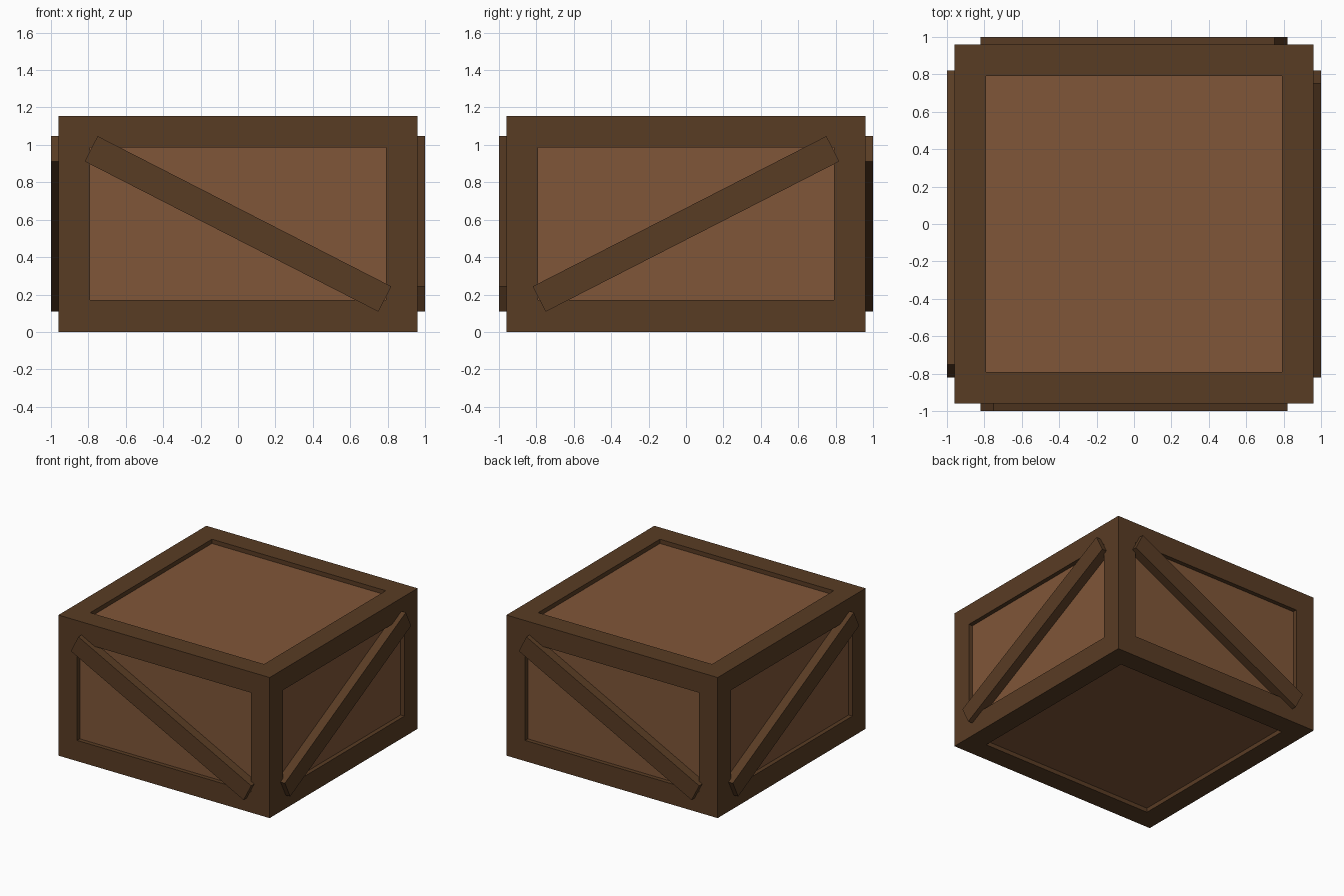
import bpy, bmesh, math
from mathutils import Matrix, Vector

if "Cube" in bpy.data.objects:
    bpy.data.objects.remove(bpy.data.objects["Cube"])

HALF, HEIGHT = 0.96, 1.155      # crate half width and height
RIM, RECESS = 0.17, 0.035       # frame board width, panel depth


def material(name, srgb):
    m = bpy.data.materials.new(name)
    m.diffuse_color = [(c / 255 / 12.92 if c < 11 else ((c / 255 + 0.055) / 1.055) ** 2.4)
                       for c in srgb] + [1]
    m.use_nodes = True
    m.node_tree.nodes["Principled BSDF"].inputs["Base Color"].default_value = m.diffuse_color
    return m


dark_wood = material("dark wood", (89, 60, 36))
light_wood = material("light wood", (128, 86, 56))


def add_object(name, bm, mats):
    me = bpy.data.meshes.new(name)
    bm.to_mesh(me)
    bm.free()
    for m in mats:
        me.materials.append(m)
    ob = bpy.data.objects.new(name, me)
    bpy.context.collection.objects.link(ob)
    return ob


def box(size, matrix):
    bm = bmesh.new()
    bmesh.ops.create_cube(bm, size=1, matrix=matrix @ Matrix.Diagonal((*size, 1)))
    bm.normal_update()
    return bm


# Crate body: framed box with a recessed panel on every side
bm = box((2 * HALF, 2 * HALF, HEIGHT), Matrix.Translation((0, 0, HEIGHT / 2)))
panels = list(bm.faces)
bmesh.ops.inset_individual(bm, faces=panels, thickness=RIM, use_even_offset=True)
panels = bmesh.ops.extrude_discrete_faces(bm, faces=panels)["faces"]
bm.normal_update()
for f in panels:
    f.material_index = 1
    bmesh.ops.translate(bm, verts=f.verts, vec=-f.normal * RECESS)
add_object("crate_body", bm, [dark_wood, light_wood])

# Diagonal braces: one per upright side, slope alternating around the crate
inner, outer = HALF - RECESS, 1.0
for i, side in enumerate(("front", "right", "back", "left")):
    tilt = math.radians(27.1) * (1 if i % 2 == 0 else -1)
    place = (Matrix.Translation((0, 0, HEIGHT / 2))
             @ Matrix.Rotation(i * math.pi / 2, 4, 'Z')
             @ Matrix.Translation((0, -(inner + outer) / 2, 0))
             @ Matrix.Rotation(tilt, 4, 'Y'))
    add_object(side + "_brace", box((1.764, outer - inner, 0.152), place), [dark_wood])
